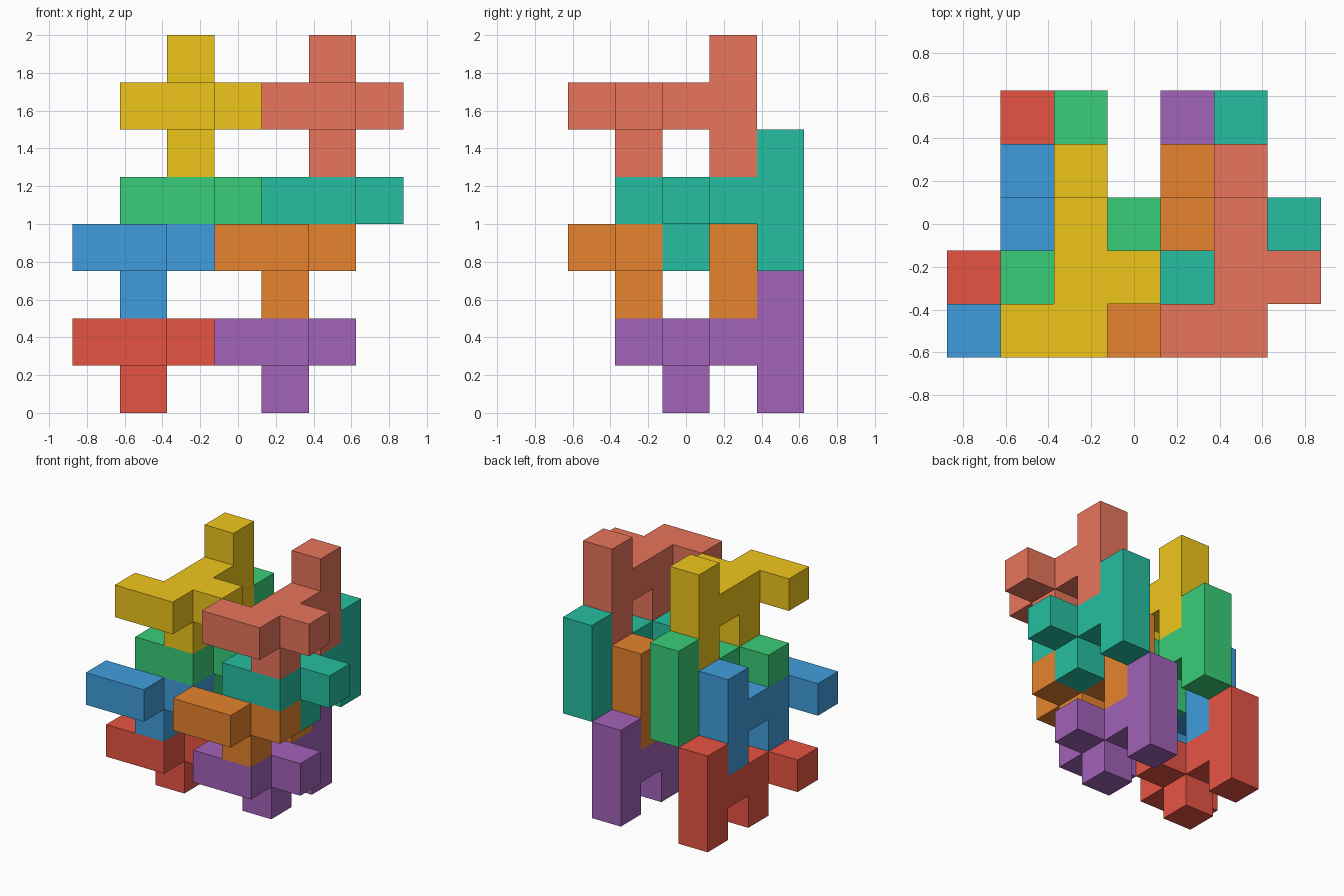
import bpy, bmesh
from mathutils import Color, Vector

if "Cube" in bpy.data.objects:
    bpy.data.objects.remove(bpy.data.objects["Cube"])

U = 0.25  # edge of one unit cube

# One interlocking piece: a four-cube spine along y, two side arms, two feet and a rear post
PIECE = {(0, 0, 0), (0, 1, 0), (0, 2, 0), (0, 3, 0),
         (-1, 0, 0), (1, 1, 0),
         (0, 1, -1), (0, 3, -1), (0, 3, 1)}


def build_piece(name, rgb, origin):
    """Join the cubes of a piece into one closed skin at a grid origin."""
    bm = bmesh.new()
    for cell in PIECE:
        centre = Vector(cell)
        for axis in range(3):
            for sign in (-1, 1):
                n = Vector((0, 0, 0))
                n[axis] = sign
                if tuple(int(c) for c in centre + n) in PIECE:
                    continue
                # outward quad on each exposed cube side
                a, b = Vector((0, 0, 0)), Vector((0, 0, 0))
                a[(axis + 1) % 3] = 0.5
                b[(axis + 2) % 3] = 0.5 * sign
                m = centre + n * 0.5
                bm.faces.new([bm.verts.new(m + p) for p in (-a - b, a - b, a + b, b - a)])
    bmesh.ops.remove_doubles(bm, verts=bm.verts, dist=0.001)
    bmesh.ops.dissolve_limit(bm, angle_limit=0.01, verts=bm.verts, edges=bm.edges)
    bmesh.ops.scale(bm, vec=(U, U, U), verts=bm.verts)
    mesh = bpy.data.meshes.new(name)
    bm.to_mesh(mesh)
    bm.free()
    mat = bpy.data.materials.new(name + "_color")
    linear = Color([c / 255 for c in rgb]).from_srgb_to_scene_linear()
    mat.diffuse_color = (*linear, 1)
    mat.use_nodes = True
    mat.node_tree.nodes["Principled BSDF"].inputs["Base Color"].default_value = mat.diffuse_color
    mesh.materials.append(mat)
    obj = bpy.data.objects.new(name, mesh)
    x, y, z = origin
    obj.location = (x * U, y * U, (z + 0.5) * U)
    bpy.context.collection.objects.link(obj)


# Four stacked layers of two pieces; grid position of the first spine cube
LEFT = [("red_piece", (231, 84, 68)), ("blue_piece", (64, 158, 221)),
        ("green_piece", (57, 206, 120)), ("yellow_piece", (240, 198, 28))]
RIGHT = [("purple_piece", (162, 98, 184)), ("orange_piece", (230, 131, 46)),
         ("teal_piece", (38, 191, 161)), ("salmon_piece", (232, 117, 92))]
SPINE = [(-2, -1, 1), (-2, -2, 3), (-1, -1, 4), (-1, -2, 6)]

for (left, lcol), (right, rcol), (x, y, z) in zip(LEFT, RIGHT, SPINE):
    build_piece(left, lcol, (x, y, z))
    build_piece(right, rcol, (x + 3, y, z))
